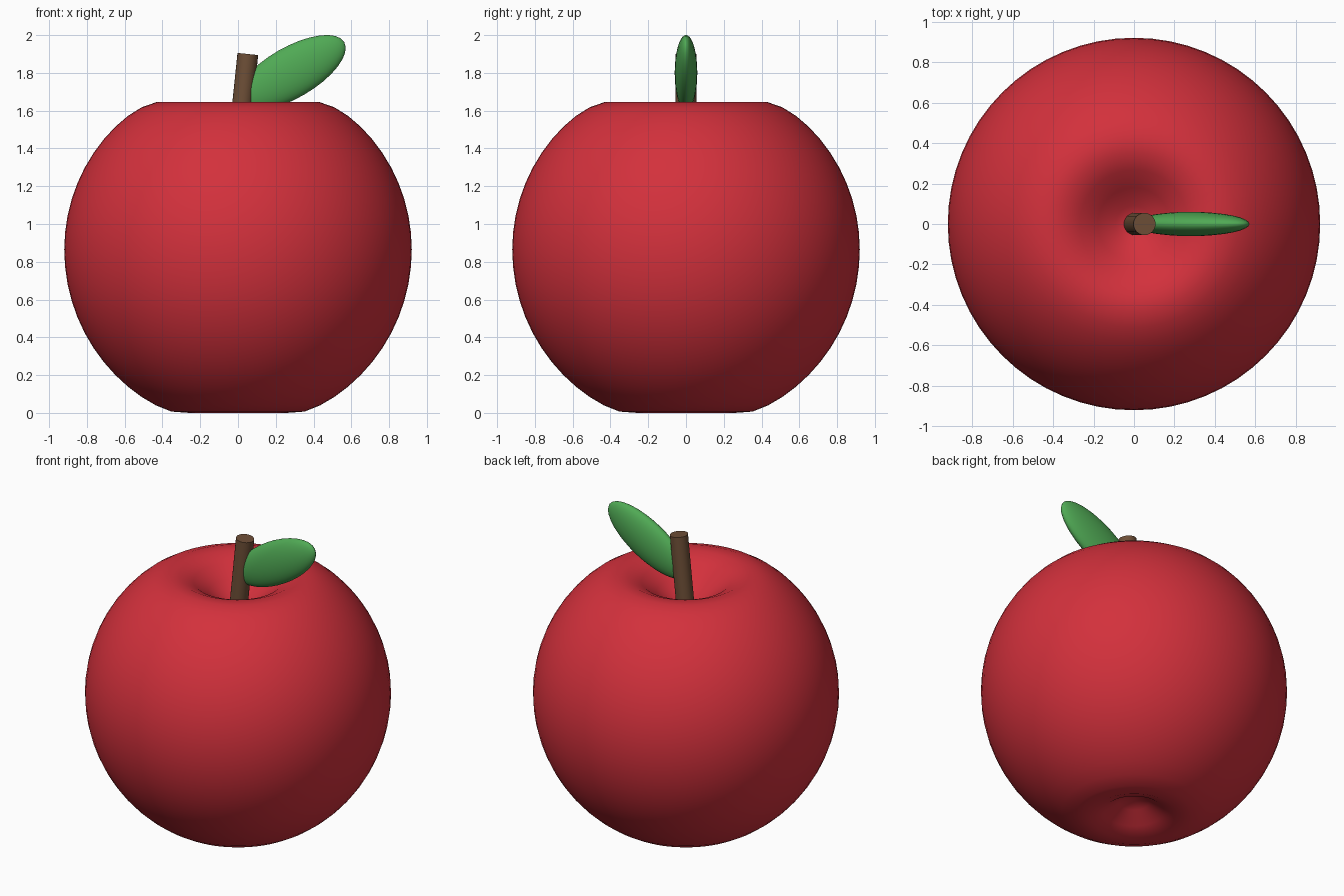
import bpy
import math
from mathutils import Vector

cube = bpy.data.objects.get("Cube")
if cube:
    bpy.data.objects.remove(cube, do_unlink=True)


def material(name, colour):
    mat = bpy.data.materials.new(name)
    mat.use_nodes = True
    mat.diffuse_color = (*colour, 1)
    shader = next(n for n in mat.node_tree.nodes if n.type == "BSDF_PRINCIPLED")
    shader.inputs["Base Color"].default_value = (*colour, 1)
    return mat


def finish(name, mat):
    obj = bpy.context.object
    obj.name = name
    obj.data.name = name
    obj.data.materials.append(mat)
    bpy.ops.object.shade_smooth_by_angle(angle=math.radians(40))
    return obj


red = material("apple red", (0.65, 0.03, 0.045))
brown = material("stem brown", (0.155, 0.078, 0.038))
green = material("leaf green", (0.08, 0.40, 0.09))

# Fruit: a sphere with a soft hollow pressed into each pole
RADIUS, CENTRE = 0.92, 0.865
bpy.ops.mesh.primitive_uv_sphere_add(segments=64, ring_count=32, radius=RADIUS)
fruit = finish("fruit", red)
for v in fruit.data.vertices:
    r = math.hypot(v.co.x, v.co.y)
    if v.co.z > 0:
        v.co.z -= 0.35 * math.exp(-(r / 0.28) ** 2)
    else:
        v.co.z = v.co.z * 1.02 + 0.2 * math.exp(-(r / 0.2) ** 2)
    v.co.z += CENTRE

# Stem: a leaning cylinder rooted in the top hollow
base, tip = Vector((0, 0, 1.40)), Vector((0.052, 0, 1.90))
axis = tip - base
bpy.ops.mesh.primitive_cylinder_add(
    vertices=24, radius=0.055, depth=axis.length, location=(base + tip) / 2,
    rotation=(0, math.atan2(axis.x, axis.z), 0))
finish("stem", brown)

# Leaf: a thin flattened ellipsoid rising from the stem
bpy.ops.mesh.primitive_uv_sphere_add(
    segments=32, ring_count=16, radius=1, location=(0.28, 0, 1.80),
    rotation=(0, math.radians(-30), 0))
leaf = finish("leaf", green)
leaf.scale = (0.326, 0.06, 0.135)
